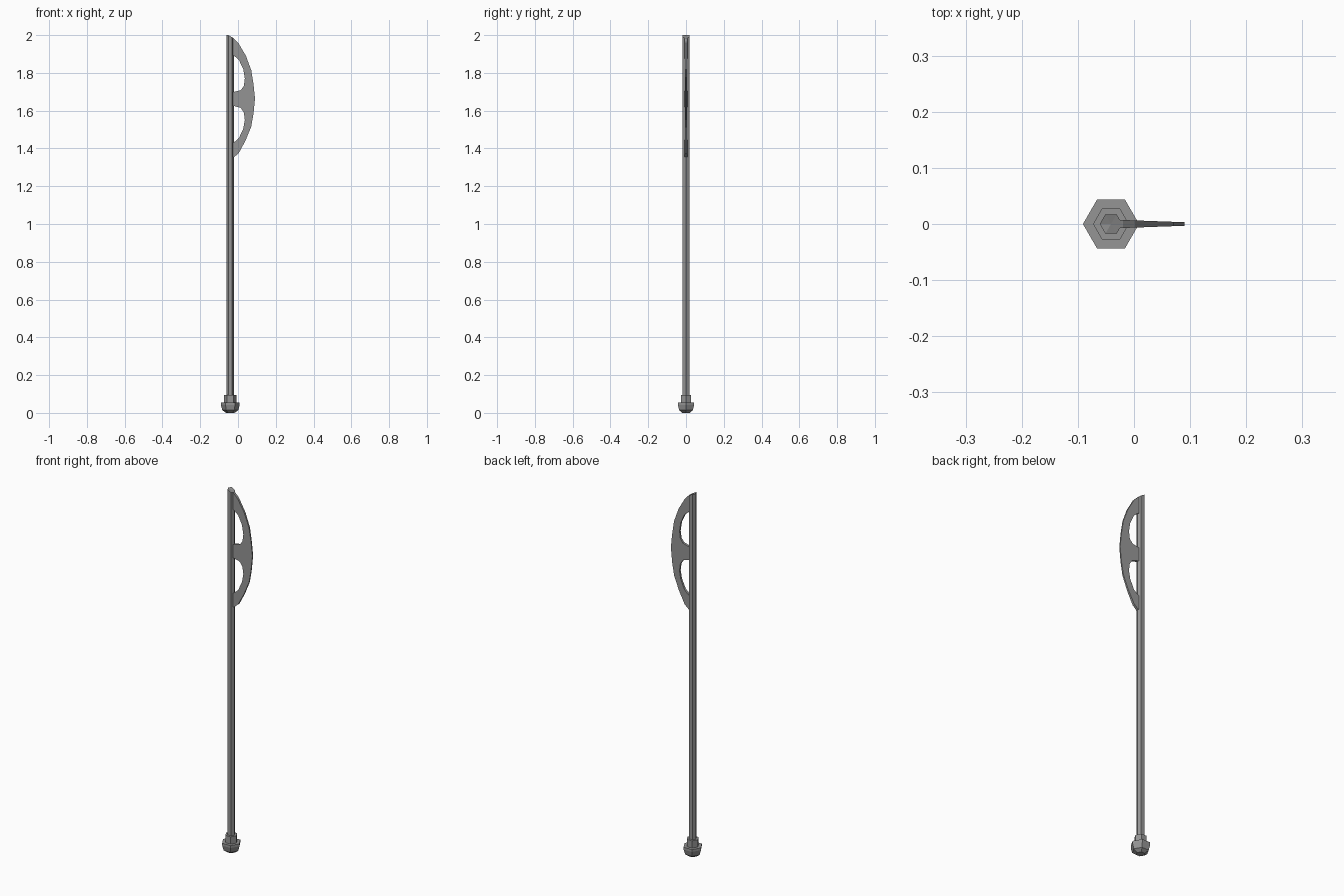
import bpy, bmesh, math

if "Cube" in bpy.data.objects:
    bpy.data.objects.remove(bpy.data.objects["Cube"])

CX, SIDES = -0.041, 6          # axis of the pole, hexagonal sections

steel = bpy.data.materials.new("dark_grey")
steel.diffuse_color = (0.3, 0.3, 0.3, 1)
steel.use_nodes = True
steel.node_tree.nodes["Principled BSDF"].inputs["Base Color"].default_value = steel.diffuse_color


def finish(bm, name):
    bmesh.ops.recalc_face_normals(bm, faces=bm.faces)
    me = bpy.data.meshes.new(name)
    bm.to_mesh(me)
    bm.free()
    me.materials.append(steel)
    ob = bpy.data.objects.new(name, me)
    bpy.context.collection.objects.link(ob)
    return ob


def lathe(name, profile, cut=0.0):
    """Stack of hexagonal rings (radius, z); cut lowers the +x side of the tip."""
    bm = bmesh.new()
    rings = []
    for n, (r, z) in enumerate(profile):
        drop = cut if n == len(profile) - 1 else 0.0
        angles = [i * math.tau / SIDES for i in range(SIDES)]
        rings.append([bm.verts.new((CX + r * math.cos(a), r * math.sin(a),
                                    z - drop * max(0, math.cos(a) + 0.5) / 1.5))
                      for a in angles])
    for lo, hi in zip(rings, rings[1:]):
        for i in range(SIDES):
            j = (i + 1) % SIDES
            bm.faces.new((lo[i], lo[j], hi[j], hi[i]))
    bm.faces.new(rings[0][::-1])
    # Top closed as a fan of triangles
    tip = bm.verts.new((CX, 0, profile[-1][1] - cut * 0.4))
    for i in range(SIDES):
        bm.faces.new((rings[-1][i], rings[-1][(i + 1) % SIDES], tip))
    return finish(bm, name)


# Pole with obliquely cut tip, butt knob and collar
lathe("pole", [(0.02, 0.03), (0.02, 2.0)], cut=0.018)
lathe("butt_knob", [(0.022, 0.0), (0.042, 0.014), (0.05, 0.042), (0.05, 0.055), (0.03, 0.055)])
lathe("collar", [(0.032, 0.05), (0.032, 0.095)])

# Crescent blade: outer edge, then the two openings and the middle bridge
outer = [(-0.03, 1.985), (-0.02, 1.98), (0.002, 1.958), (0.042, 1.89), (0.07, 1.815),
         (0.082, 1.74), (0.09, 1.665), (0.082, 1.585), (0.07, 1.515), (0.04, 1.442),
         (0.004, 1.375), (-0.02, 1.355), (-0.03, 1.352)]
lower = [(-0.03, 1.43), (-0.02, 1.433), (0.005, 1.455), (0.028, 1.505), (0.036, 1.55),
         (0.031, 1.59), (0.014, 1.615), (-0.03, 1.627)]
upper = [(-0.03, 1.697), (0.014, 1.708), (0.031, 1.73), (0.036, 1.77), (0.028, 1.82),
         (0.005, 1.868), (-0.02, 1.89), (-0.03, 1.893)]
outline = outer + lower + upper

bm = bmesh.new()
# Thickness tapers towards the cutting edge
half = lambda x: 0.0075 - 0.036 * (x + 0.03)
front = [bm.verts.new((x, -half(x), z)) for x, z in outline]
back = [bm.verts.new((x, half(x), z)) for x, z in outline]
bm.faces.new(front)
bm.faces.new(back[::-1])
for i in range(len(outline)):
    j = (i + 1) % len(outline)
    bm.faces.new((front[i], back[i], back[j], front[j]))
finish(bm, "blade")
